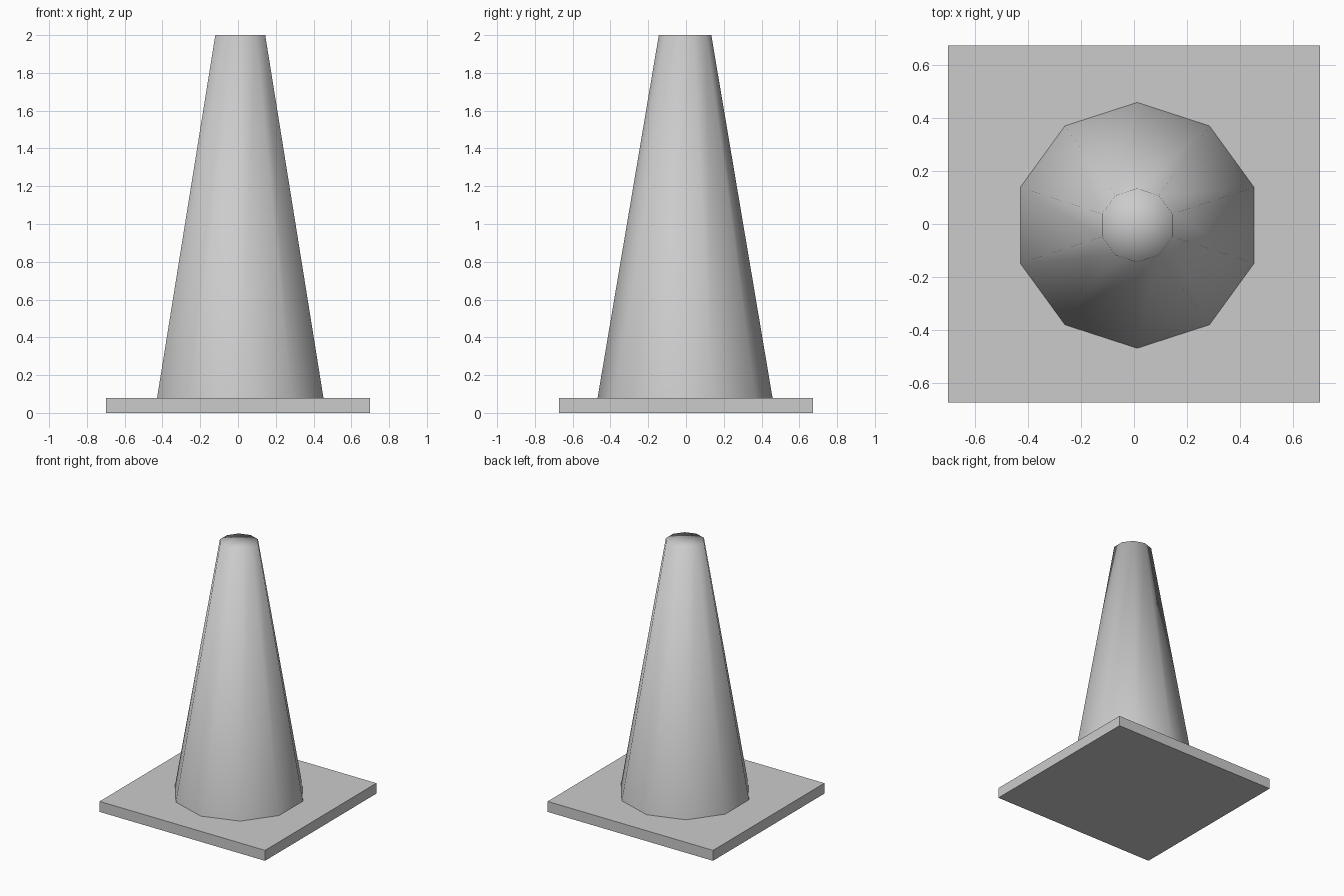
import bpy, bmesh, math

cube = bpy.data.objects.get("Cube")
if cube:
    bpy.data.objects.remove(cube, do_unlink=True)

grey = bpy.data.materials.new("plain_grey")
grey.use_nodes = True
grey.diffuse_color = (0.6, 0.6, 0.6, 1)
grey.node_tree.nodes["Principled BSDF"].inputs["Base Color"].default_value = (0.6, 0.6, 0.6, 1)


def add_object(name, bm):
    mesh = bpy.data.meshes.new(name)
    bmesh.ops.recalc_face_normals(bm, faces=bm.faces)
    bm.to_mesh(mesh)
    bm.free()
    mesh.materials.append(grey)
    obj = bpy.data.objects.new(name, mesh)
    bpy.context.collection.objects.link(obj)
    return obj


# Flat rectangular base plate
bm = bmesh.new()
bmesh.ops.create_cube(bm, size=1)
for v in bm.verts:
    v.co = (v.co.x * 1.4, v.co.y * 1.346, (v.co.z + 0.5) * 0.08)
add_object("base_plate", bm)

# Ten-sided tapered body, smooth shaded over its closed top
SIDES = 10
bm = bmesh.new()
rings = []
for radius, z in ((0.463, 0.08), (0.139, 2.0)):
    ring = []
    for i in range(SIDES):
        a = math.pi / 2 + i * math.tau / SIDES
        ring.append(bm.verts.new((0.012 + radius * math.cos(a), -0.005 + radius * math.sin(a), z)))
    rings.append(ring)
low, high = rings
tip = bm.verts.new((0.012, -0.005, 2.0))
for i in range(SIDES):
    j = (i + 1) % SIDES
    bm.faces.new((low[i], low[j], high[j], high[i]))
    bm.faces.new((high[i], high[j], tip))
for f in bm.faces:
    f.smooth = True
add_object("cone_body", bm)
